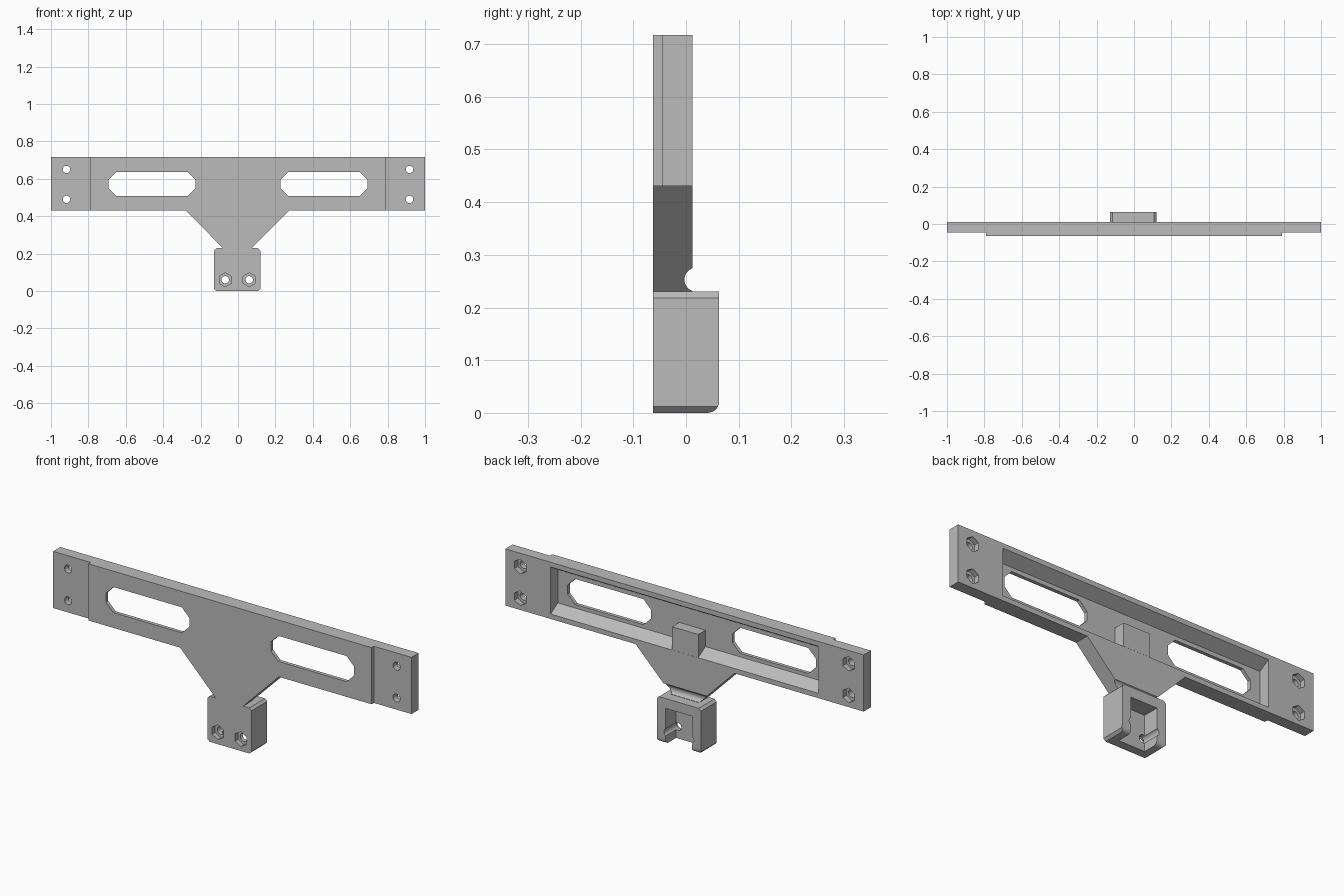
import bpy, bmesh
from math import cos, sin, pi, radians

cube = bpy.data.objects.get("Cube")
if cube:
    bpy.data.objects.remove(cube, do_unlink=True)

grey = bpy.data.materials.new("light grey plastic")
grey.use_nodes = True
grey.diffuse_color = (0.5, 0.5, 0.5, 1)
grey.node_tree.nodes["Principled BSDF"].inputs["Base Color"].default_value = (0.5, 0.5, 0.5, 1)

FRONT, STEP, BACK, DEEP = -0.063, -0.045, 0.012, 0.063
MID = -0.004          # x centre of the clamp block


def prism(name, pts, a, b, axis="y", pts_b=None):
    """Solid between two matching outlines; (x, z) along y or (y, z) along x."""
    place = (lambda p, d: (p[0], d, p[1])) if axis == "y" else (lambda p, d: (d, p[0], p[1]))
    bm = bmesh.new()
    va = [bm.verts.new(place(p, a)) for p in pts]
    vb = [bm.verts.new(place(p, b)) for p in (pts_b or pts)]
    bm.faces.new(va)
    bm.faces.new(vb[::-1])
    n = len(pts)
    for i in range(n):
        j = (i + 1) % n
        bm.faces.new((va[j], va[i], vb[i], vb[j]))
    bmesh.ops.recalc_face_normals(bm, faces=bm.faces)
    me = bpy.data.meshes.new(name)
    bm.to_mesh(me)
    bm.free()
    me.materials.append(grey)
    ob = bpy.data.objects.new(name, me)
    bpy.context.collection.objects.link(ob)
    return ob


def rect(x0, x1, z0, z1, c=0.0):
    """Rectangle outline, with chamfered corners if c is given."""
    if not c:
        return [(x0, z0), (x1, z0), (x1, z1), (x0, z1)]
    return [(x0 + c, z0), (x1 - c, z0), (x1, z0 + c), (x1, z1 - c),
            (x1 - c, z1), (x0 + c, z1), (x0, z1 - c), (x0, z0 + c)]


def ring(x, z, r, n):
    return [(x + r * cos(2 * pi * i / n + pi / 2), z + r * sin(2 * pi * i / n + pi / 2))
            for i in range(n)]


def cut(ob, tool, operation="DIFFERENCE"):
    mod = ob.modifiers.new("cut", "BOOLEAN")
    mod.operation, mod.object, mod.solver = operation, tool, "EXACT"
    bpy.context.view_layer.objects.active = ob
    bpy.ops.object.modifier_apply(modifier=mod.name)
    bpy.data.objects.remove(tool, do_unlink=True)


def screw_hole(ob, x, z, hex_a, hex_b):
    """Round through hole with a hexagonal nut recess."""
    cut(ob, prism("hole_cutter", ring(x, z, 0.02, 20), -0.2, 0.2))
    cut(ob, prism("nut_cutter", ring(x, z, 0.037, 6), hex_a, hex_b))


# Central crossbar with tapering neck
bar = prism("crossbar_and_neck", [
    (-0.79, 0.717), (-0.79, 0.431), (-0.279, 0.431), (MID - 0.077, 0.23),
    (MID + 0.077, 0.23), (0.273, 0.431), (0.79, 0.431), (0.79, 0.717)], FRONT, BACK)

# Hollow back with sloping upper and lower walls
cut(bar, prism("pocket_cutter", rect(-0.747, 0.747, 0.49, 0.658), STEP, BACK + 0.001,
               pts_b=rect(-0.747, 0.747, 0.455, 0.693)))

# Long chamfered slots
for x0, x1 in ((-0.693, -0.228), (0.227, 0.692)):
    cut(bar, prism("slot_cutter", rect(x0, x1, 0.508, 0.637, 0.042), -0.2, 0.2))

# Rounded groove across the back of the neck
cut(bar, prism("groove_cutter", ring(0.02, 0.253, 0.023, 32), -0.5, 0.5, "x"))

# Stiffening boss inside the hollow
prism("centre_boss", rect(MID - 0.073, MID + 0.073, 0.456, 0.573), STEP - 0.005, BACK)

# Thinner end plates with screw holes
for side, label in ((-1, "right"), (1, "left")):
    x0, x1 = sorted((0.79 * side, side))
    end = prism(label + "_end_plate", rect(x0, x1, 0.431, 0.717), STEP, BACK)
    for z in (0.49, 0.65):
        screw_hole(end, 0.917 * side, z, -0.015, 0.1)

# Clamp block, rounded along its lower back edge
block = prism("clamp_block", rect(MID - 0.123, MID + 0.123, 0, 0.23, 0.012), FRONT, DEEP)
r = 0.022
curve = [(DEEP - r + r * sin(a), r - r * cos(a)) for a in (radians(15 * i) for i in range(7))]
cut(block, prism("round_cutter", [(-0.1, 0)] + curve + [(DEEP, 0.3), (-0.1, 0.3)],
                 -0.3, 0.3, "x"), "INTERSECT")

# Cavity open to the back and below, then the two screw holes
cut(block, prism("cavity_cutter", rect(MID - 0.073, MID + 0.073, -0.1, 0.18), -0.02, 0.2))
for x in (MID - 0.064, MID + 0.064):
    screw_hole(block, x, 0.06, -0.2, -0.04)

# Smooth only the curved surfaces
for ob in bpy.context.collection.objects:
    if ob.type == "MESH" and grey.name in ob.data.materials:
        bpy.ops.object.select_all(action="DESELECT")
        ob.select_set(True)
        bpy.context.view_layer.objects.active = ob
        bpy.ops.object.shade_smooth_by_angle(angle=radians(25))
